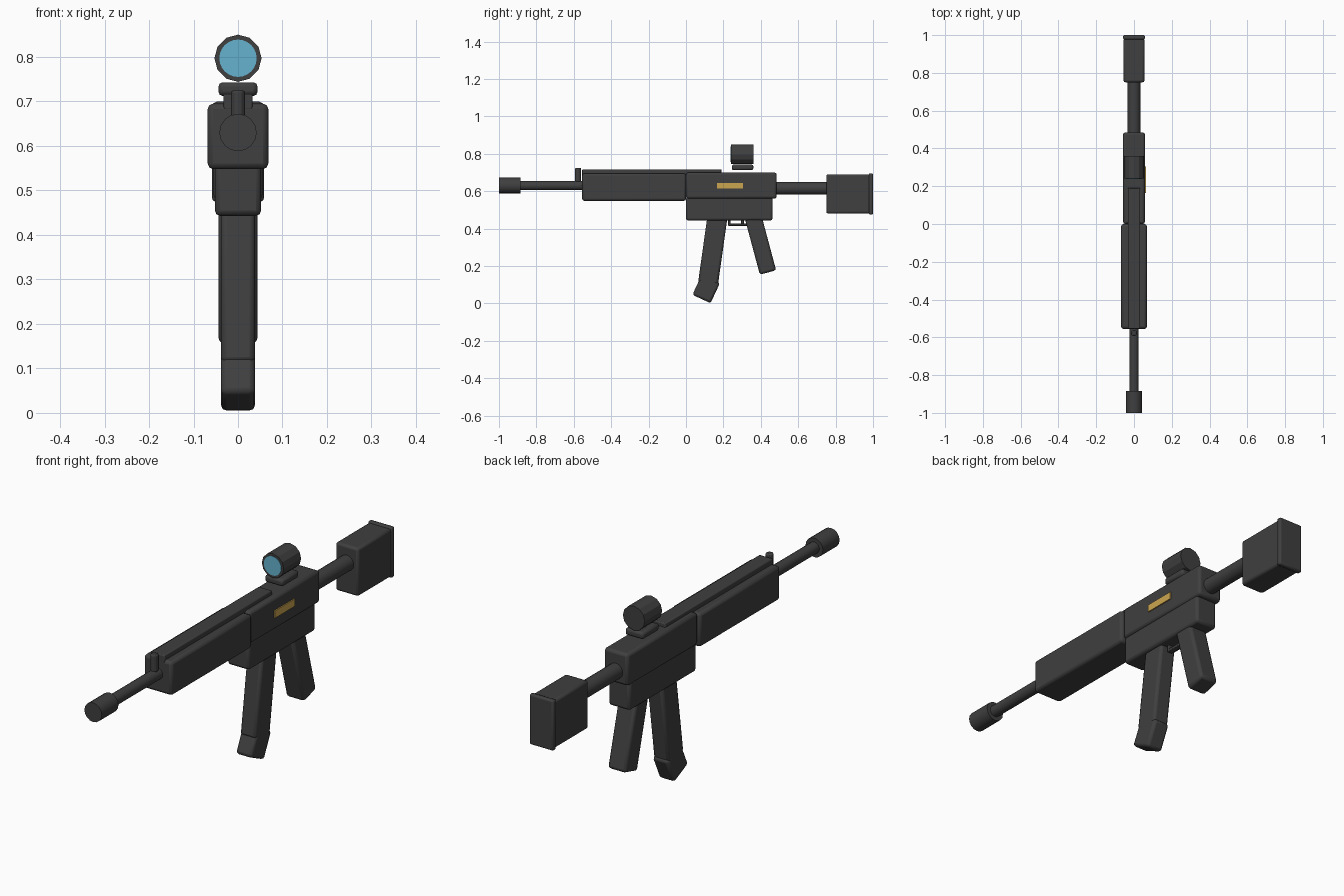
import bpy
from math import radians
from mathutils import Matrix

cube = bpy.data.objects.get("Cube")
if cube:
    bpy.data.objects.remove(cube, do_unlink=True)


def material(name, rgb):
    m = bpy.data.materials.new(name)
    m.use_nodes = True
    color = (*rgb, 1)
    m.diffuse_color = color
    bsdf = next(n for n in m.node_tree.nodes if n.type == 'BSDF_PRINCIPLED')
    bsdf.inputs['Base Color'].default_value = color
    return m


charcoal = material("charcoal", (0.05, 0.05, 0.05))
gold = material("gold", (0.6, 0.38, 0.08))
glass = material("blue glass", (0.13, 0.45, 0.62))


def finish(name, mat, bevel):
    ob = bpy.context.object
    ob.name = ob.data.name = name
    ob.data.materials.append(mat)
    if bevel:
        mod = ob.modifiers.new("Bevel", 'BEVEL')
        mod.width = bevel
        mod.segments = 2
        mod.limit_method = 'ANGLE'
        mod.angle_limit = radians(40)
    bpy.ops.object.shade_smooth_by_angle(angle=radians(25))
    return ob


def box(name, width, y, z, mat=charcoal, bevel=0.01, x=0):
    """Box from y and z ranges, centred on x."""
    bpy.ops.mesh.primitive_cube_add(size=1, location=(x, sum(y) / 2, sum(z) / 2))
    bpy.context.object.data.transform(
        Matrix.Diagonal((width, y[1] - y[0], z[1] - z[0], 1)))
    return finish(name, mat, bevel)


def leaning_box(name, size, y, z, lean, bevel=0.012):
    """Box centred at y, z and tilted about the x axis."""
    ob = box(name, size[0], (y - size[1] / 2, y + size[1] / 2),
             (z - size[2] / 2, z + size[2] / 2), bevel=bevel)
    ob.rotation_euler.x = radians(lean)
    return ob


def tube(name, radius, y, z, sides=16, mat=charcoal):
    """Cylinder lying along y."""
    bpy.ops.mesh.primitive_cylinder_add(
        vertices=sides, radius=radius, depth=y[1] - y[0],
        location=(0, sum(y) / 2, z), rotation=(radians(90), 0, 0))
    return finish(name, mat, 0)


# Body
box("handguard", 0.136, (-0.555, 0), (0.548, 0.695), bevel=0.012)
box("upper_receiver", 0.116, (0, 0.485), (0.56, 0.70), bevel=0.012)
box("lower_receiver", 0.104, (0, 0.463), (0.443, 0.57), bevel=0.012)
box("top_rail", 0.066, (-0.555, 0.19), (0.68, 0.717), bevel=0.004)
box("side_plate", 0.008, (0.165, 0.305), (0.613, 0.645), gold, 0, x=0.059)

# Barrel and front sight
tube("barrel", 0.025, (-0.9, -0.5), 0.63)
tube("muzzle", 0.042, (-1, -0.885), 0.63)
bpy.ops.mesh.primitive_cylinder_add(vertices=12, radius=0.016, depth=0.075,
                                    location=(0, -0.577, 0.687))
finish("front_sight", charcoal, 0.005)

# Stock
tube("stock_tube", 0.034, (0.45, 0.78), 0.615)
box("stock", 0.11, (0.75, 0.985), (0.48, 0.69))
box("butt_pad", 0.116, (0.977, 1), (0.475, 0.695), bevel=0.007)

# Optic
box("optic_mount", 0.088, (0.245, 0.36), (0.712, 0.743))
tube("optic_body", 0.053, (0.24, 0.36), 0.797, 12)
tube("optic_lens", 0.042, (0.238, 0.246), 0.797, 24, glass)

# Grip, trigger and magazine
leaning_box("grip", (0.088, 0.09, 0.32), 0.397, 0.32, 15)
leaning_box("magazine", (0.076, 0.107, 0.36), 0.143, 0.285, -8)
leaning_box("magazine_base", (0.076, 0.107, 0.12), 0.108, 0.078, -25)
box("trigger_guard", 0.024, (0.225, 0.33), (0.415, 0.427), bevel=0.003)
box("guard_front", 0.024, (0.225, 0.237), (0.42, 0.45), bevel=0.003)
box("trigger", 0.014, (0.295, 0.31), (0.42, 0.45), bevel=0.003)
